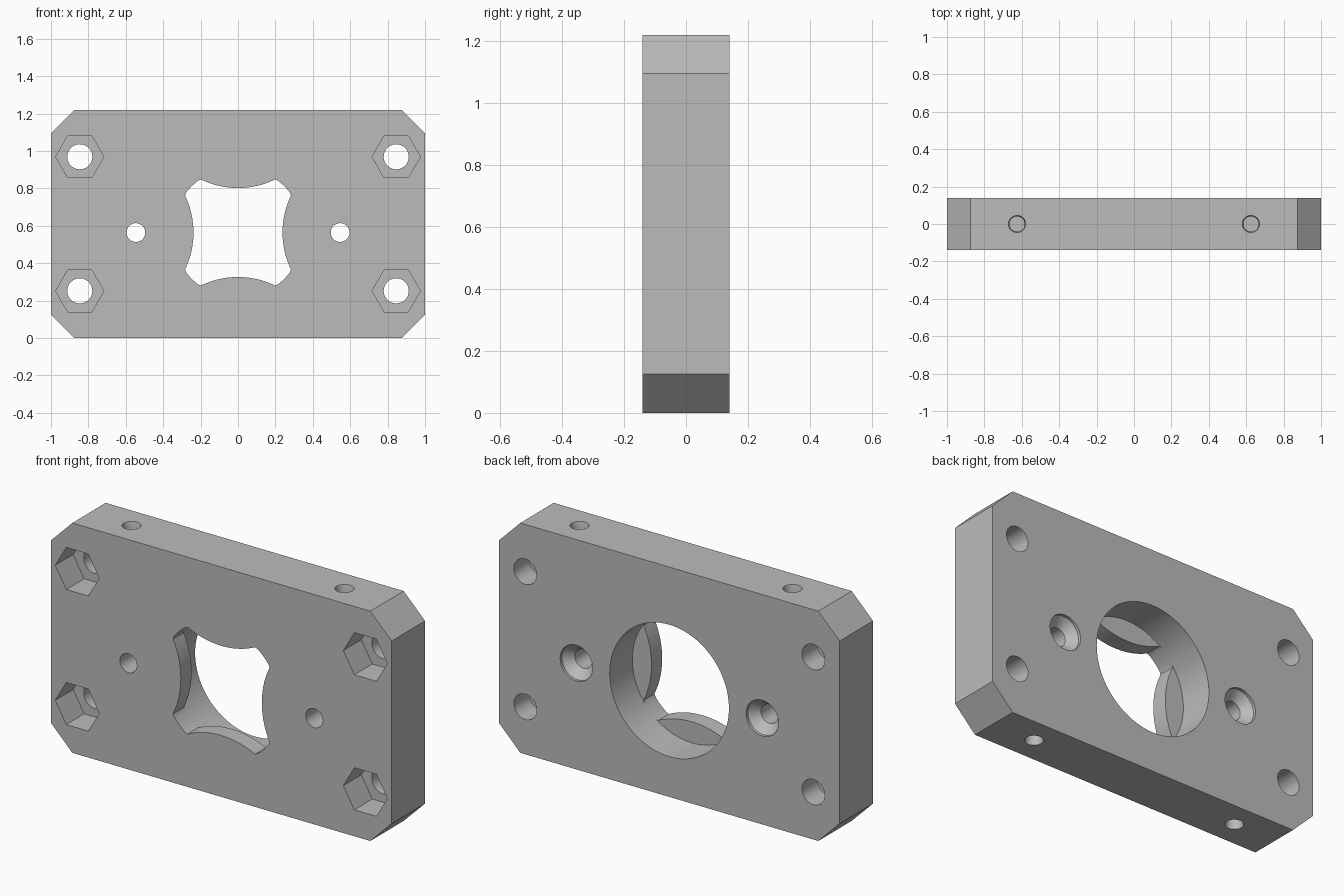
import bpy, bmesh, math

if "Cube" in bpy.data.objects:
    bpy.data.objects.remove(bpy.data.objects["Cube"])

W, H, D = 1.0, 1.22, 0.14          # half width, height, half depth
CH = 0.125                         # corner chamfer
CZ = 0.564                         # height of the central bore

grey = bpy.data.materials.new("mid grey")
grey.diffuse_color = (0.5, 0.5, 0.5, 1)
grey.use_nodes = True
grey.node_tree.nodes["Principled BSDF"].inputs["Base Color"].default_value = grey.diffuse_color


def finish(bm, name):
    bmesh.ops.remove_doubles(bm, verts=bm.verts, dist=1e-5)
    bmesh.ops.recalc_face_normals(bm, faces=bm.faces)
    me = bpy.data.meshes.new(name)
    bm.to_mesh(me)
    bm.free()
    me.materials.append(grey)
    ob = bpy.data.objects.new(name, me)
    bpy.context.collection.objects.link(ob)
    return ob


def stack(name, x, z, rings, sides=48, axis="Y"):
    """Solid made of stacked rings (position along axis, radius or radius function)."""
    bm = bmesh.new()
    loops = []
    for pos, r in rings:
        loop = []
        for i in range(sides):
            t = 2 * math.pi * i / sides
            rad = r(t) if callable(r) else r
            u, v = rad * math.cos(t), rad * math.sin(t)
            loop.append(bm.verts.new((x + u, pos, z + v) if axis == "Y" else (x + u, v, pos)))
        loops.append(loop)
    for a, b in zip(loops, loops[1:]):
        for i in range(sides):
            j = (i + 1) % sides
            bm.faces.new((a[i], a[j], b[j], b[i]))
    bm.faces.new(loops[0])
    bm.faces.new(loops[-1])
    return finish(bm, name)


# Plate with chamfered corners
bm = bmesh.new()
outline = [(-W + CH, 0), (W - CH, 0), (W, CH), (W, H - CH),
           (W - CH, H), (-W + CH, H), (-W, H - CH), (-W, CH)]
face = bm.faces.new([bm.verts.new((x, -D, z)) for x, z in outline])
ext = bmesh.ops.extrude_face_region(bm, geom=[face])
bmesh.ops.translate(bm, vec=(0, 2 * D, 0),
                    verts=[g for g in ext["geom"] if isinstance(g, bmesh.types.BMVert)])
plate = finish(bm, "mounting_plate")

cutters = []


# Central bore: round at the back, four inward-curving lugs at the front
def lug_radius(t, bore=0.35, c=0.695, r=0.457):
    a = (t + math.pi / 4) % (math.pi / 2) - math.pi / 4
    q = r * r - (c * math.sin(a)) ** 2
    return min(bore, c * math.cos(a) - math.sqrt(q)) if q > 0 else bore


cutters.append(stack("bore_cutter", 0, CZ, [(-0.3, lug_radius), (-0.05, lug_radius),
                                            (-0.05, 0.35), (0.3, 0.35)], 144))

for s in (-1, 1):
    # Corner bolt holes with hexagonal nut pockets in the front
    for z in (0.252, 0.969):
        cutters.append(stack("nut_pocket_cutter", s * 0.846, z, [(-0.3, 0.129), (0.01, 0.129)], 6))
        cutters.append(stack("bolt_hole_cutter", s * 0.846, z, [(-0.2, 0.067), (0.3, 0.067)]))
    # Side screw holes, countersunk from the back
    cutters.append(stack("screw_hole_cutter", s * 0.546, CZ,
                         [(-0.3, 0.05), (D - 0.06, 0.05), (D - 0.015, 0.095), (0.3, 0.095)]))
    # Blind holes in the top and bottom edges
    for edge, d in ((0, 1), (H, -1)):
        cutters.append(stack("edge_hole_cutter", s * 0.625, 0,
                             [(edge - d * 0.1, 0.046), (edge, 0.046), (edge + d * 0.02, 0.041),
                              (edge + d * 0.25, 0.041)], 32, "Z"))

# Cut everything out of the plate
bpy.context.view_layer.objects.active = plate
plate.select_set(True)
for c in cutters:
    c.hide_render = True
    m = plate.modifiers.new("cut", "BOOLEAN")
    m.operation, m.solver, m.object = "DIFFERENCE", "EXACT", c
    bpy.ops.object.modifier_apply(modifier=m.name)
for c in cutters:
    bpy.data.objects.remove(c)
bpy.ops.object.shade_smooth_by_angle(angle=math.radians(25))
